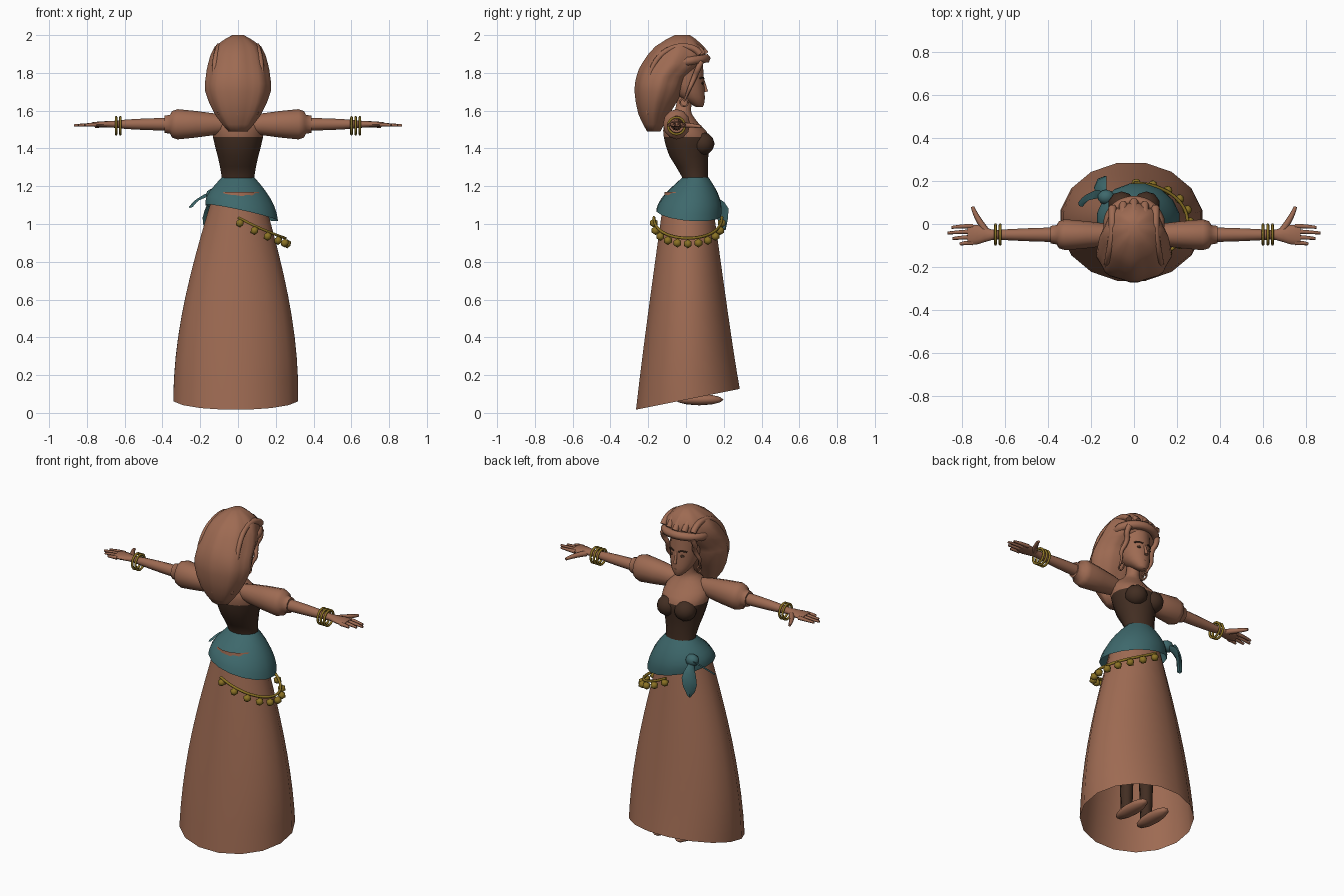
import bpy, bmesh, math
from math import sin, cos, pi, tau
from mathutils import Vector, Matrix

if "Cube" in bpy.data.objects:
    bpy.data.objects.remove(bpy.data.objects["Cube"])


def material(name, rgb):
    mat = bpy.data.materials.new(name)
    mat.use_nodes = True
    mat.diffuse_color = (*rgb, 1)
    mat.node_tree.nodes["Principled BSDF"].inputs["Base Color"].default_value = (*rgb, 1)
    return mat


BROWN = material("warm_brown", (.34, .145, .085))
DARK = material("dark_brown", (.055, .027, .016))
TEAL = material("teal_cloth", (.048, .14, .15))
GOLD = material("gold", (.26, .17, .018))
SIDES = (("left", 1), ("right", -1))


def finish(bm, name, *mats):
    bmesh.ops.recalc_face_normals(bm, faces=bm.faces)
    mesh = bpy.data.meshes.new(name)
    bm.to_mesh(mesh)
    bm.free()
    for mat in mats:
        mesh.materials.append(mat)
    ob = bpy.data.objects.new(name, mesh)
    bpy.context.collection.objects.link(ob)
    bpy.ops.object.select_all(action="DESELECT")
    ob.select_set(True)
    bpy.context.view_layer.objects.active = ob
    bpy.ops.object.shade_smooth_by_angle(angle=pi / 3)


def smooth(keys):
    """Catmull-Rom through the keys, adding one section between neighbours."""
    keys = [Vector(key) for key in keys]
    out = []
    for i, (a, b) in enumerate(zip(keys, keys[1:])):
        before, after = keys[max(i - 1, 0)], keys[min(i + 2, len(keys) - 1)]
        out += [a, (a + b) * .5 + (a + b - before - after) / 16]
    return out + [keys[-1]]


def flat_ring(z, width, mid, depth, n=16, mid_x=0, tilt_x=0, tilt_y=0, lobe=0):
    """Horizontal ellipse with half width and half depth, optionally tilted."""
    ring = []
    for i in range(n):
        a = tau * (i + .5) / n
        r = 1 + lobe * cos(8 * a)
        x, y = mid_x + width * r * cos(a), mid + depth * r * sin(a)
        ring.append(Vector((x, y, z + tilt_x * x + tilt_y * y)))
    return ring


def arm_ring(x, ry, rz, y=-.05, z=1.528, n=12):
    return [Vector((x, y + ry * cos(tau * i / n), z + rz * sin(tau * i / n))) for i in range(n)]


def loft(name, rings, *mats, caps=True, rule=None):
    bm = bmesh.new()
    loops = [[bm.verts.new(p) for p in ring] for ring in rings]
    n = len(loops[0])
    for a, b in zip(loops, loops[1:]):
        for i in range(n):
            j = (i + 1) % n
            bm.faces.new((a[i], a[j], b[j], b[i]))
    if caps:
        bm.faces.new(loops[0])
        bm.faces.new(loops[-1])
    if rule:
        for face in bm.faces:
            face.material_index = rule(face.calc_center_median())
    finish(bm, name, *mats)


def ball(name, pos, size, mat, detail=2):
    bm = bmesh.new()
    place = Matrix.Translation(pos) @ Matrix.Diagonal((*size, 1))
    bmesh.ops.create_icosphere(bm, subdivisions=detail, radius=1, matrix=place)
    finish(bm, name, mat)


def tube(name, points, radius, mat, taper=1, cyclic=False):
    """Round tube along a smooth path; taper is the radius factor at its end."""
    curve = bpy.data.curves.new(name, "CURVE")
    curve.dimensions = "3D"
    curve.bevel_depth, curve.bevel_resolution = radius, 1
    curve.use_fill_caps, curve.resolution_u = True, 4
    spline = curve.splines.new("NURBS")
    spline.points.add(len(points) - 1)
    spline.order_u, spline.use_endpoint_u, spline.use_cyclic_u = 3, True, cyclic
    for i, (point, p) in enumerate(zip(spline.points, points)):
        point.co = (*p, 1)
        point.radius = 1 + (taper - 1) * (i / (len(points) - 1)) ** 2
    curve.materials.append(mat)
    bpy.context.collection.objects.link(bpy.data.objects.new(name, curve))


# Long flaring skirt with a slanted hem, open below
rings = []
for i in range(11):
    t = i / 10
    rings.append(flat_ring(1.17 - 1.1 * t, .13 + .207 * sin(t * pi / 2), .01, .125 + .155 * t,
                           mid_x=-.012 * t, tilt_y=.2 * t ** 4))
loft("skirt", rings, BROWN, caps=False)

# Legs and shoes under the skirt
for side, s in SIDES:
    tube(side + "_leg", [(s * .07, .02, z) for z in (1, .5, .06)], .055, DARK, taper=.6)
    ball(side + "_shoe", (s * .075, .07, .07), (.045, .13, .03), BROWN)

# Torso: dark bodice below the neckline, bare shoulders and neck above
torso = smooth(((1.18, .1, .045, .075), (1.25, .088, .047, .07), (1.36, .11, .015, .105),
                (1.46, .135, .005, .125), (1.52, .13, -.02, .1), (1.57, .08, -.03, .07),
                (1.61, .038, -.015, .042), (1.69, .036, 0, .045)))
loft("torso", [flat_ring(*key) for key in torso], BROWN, DARK, rule=lambda c: int(c.z < 1.47))
for side, s in SIDES:
    ball(side + "_bodice_cup", (s * .058, .088, 1.425), (.064, .064, .062), DARK)

# Hip sash, lower on its left side
rings = []
for i in range(7):
    t = i / 6
    spread = sin(t * pi / 2)
    rings.append(flat_ring(1.245 - .18 * t, .09 + .105 * spread, .05 - .035 * t, .072 + .102 * spread,
                           mid_x=.02 * t, tilt_x=-.22 * t, tilt_y=-.08 * t))
loft("sash", rings, TEAL, caps=False)

# Sash knot with two leaf-shaped ends
knot = Vector((-.13, .125, 1.155))
ball("sash_knot", knot, (.04, .035, .035), TEAL)
for name, tip in (("outer", (-.25, .09, 1.09)), ("front", (-.16, .2, .97))):
    rings = []
    for i in range(6):
        t = i / 5
        p = knot.lerp(Vector(tip), t) + Vector((-.01, .025, .015)) * sin(t * pi)
        across = Vector((.6, .6, .5)) * (.01 + .04 * sin(pi * t ** 1.4))
        out = Vector((-.01, .01, 0))
        rings.append([p - across, p - out, p + across, p + out])
    loft("sash_end_" + name, rings, TEAL)

# Hip chain with round coins
chain = []
for i in range(21):
    a = (i / 10 - 1) * pi / 2
    chain.append(Vector((.25 * cos(a), .01 + .18 * sin(a), .925 + .11 * (i / 10 - 1) ** 2)))
tube("hip_chain", chain, .008, GOLD)
for p in chain[::2]:
    ball("chain_coin", p + Vector((.01, 0, -.03)), (.024, .024, .024), GOLD, detail=1)

# Arms with puffed sleeves, hands and bracelets
sleeve = ((.07, .045), (.13, .058), (.22, .07), (.32, .08), (.35, .07), (.36, .05), (.39, .045))
forearm = smooth(((.37, .034, .034), (.5, .03, .03), (.6, .025, .024),
                  (.66, .024, .018), (.73, .045, .015), (.775, .044, .01)))
for side, s in SIDES:
    loft(side + "_sleeve", [arm_ring(s * x, r * .9, r) for x, r in sleeve], BROWN)
    loft(side + "_forearm", [arm_ring(s * x, ry, rz) for x, ry, rz in forearm], BROWN)
    for name, y, tip in (("little", -.088, .81), ("ring", -.062, .845),
                         ("middle", -.036, .868), ("index", -.01, .85)):
        tube(f"{side}_{name}_finger", [(s * .75, y, 1.526), (s * .8, y, 1.526), (s * tip, y - .006, 1.522)],
             .011, BROWN, taper=.6)
    tube(side + "_thumb", [(s * .69, -.03, 1.525), (s * .735, .03, 1.523), (s * .752, .08, 1.515)],
         .016, BROWN, taper=.5)
    for i in range(3 if s > 0 else 2):
        tube(side + "_bracelet", arm_ring(s * (.645 - .022 * i), .046, .046, z=1.52), .007, GOLD, cyclic=True)

# Head and face
head = smooth(((1.62, .02, .07, .02), (1.65, .05, .05, .05), (1.7, .075, .015, .085),
               (1.78, .085, 0, .095), (1.88, .08, 0, .09)))
loft("head", [flat_ring(*key) for key in head], BROWN)
tube("nose", [(0, .09, 1.765), (0, .104, 1.72), (0, .107, 1.7)], .007, BROWN, taper=1.6)
ball("lips", (0, .093, 1.665), (.018, .008, .006), BROWN)
for side, s in SIDES:
    ball(side + "_eye", (s * .034, .086, 1.745), (.015, .006, .008), DARK)
    tube(side + "_eyebrow", [(s * .015, .095, 1.77), (s * .038, .09, 1.782), (s * .058, .073, 1.77)],
         .004, DARK)
    hoop = [(s * .082, .022 * sin(a) - .01, 1.645 + .022 * cos(a)) for a in (tau * i / 10 for i in range(10))]
    tube(side + "_earring", hoop, .005, BROWN, cyclic=True)
    curl = [(s * (.098 + .012 * sin(i * 2)), .08 - .015 * i, 1.86 - .035 * i) for i in range(7)]
    tube(side + "_temple_curl", curl, .016, BROWN, taper=.3)

# Wrapped hair: lobed mass falling behind the shoulders
hair = smooth(((2, .03, -.02, .04), (1.94, .12, -.035, .125), (1.85, .155, -.07, .16),
               (1.78, .167, -.125, .135), (1.7, .17, -.145, .125), (1.58, .12, -.17, .08),
               (1.49, .05, -.17, .035)))
loft("hair", [flat_ring(*key, n=32, lobe=.035) for key in hair], BROWN)
tube("head_band", flat_ring(1.86, .12, 0, .108, tilt_y=.15), .025, BROWN, cyclic=True)

# Raised folds running from the brow over the crown to the back
for i in range(-2, 3):
    x, k = .05 * i, .05 * abs(i)
    tube("hair_fold", [(x, .105 - k * .3, 1.9), (x, .05, 1.975 - k * .4), (x, -.06, 1.985 - k * .4),
                       (x * 1.2, k * .4 - .2, 1.88), (x * 1.3, k * .5 - .265, 1.73),
                       (x, k * .4 - .245, 1.58)], .02, BROWN, taper=.4)
